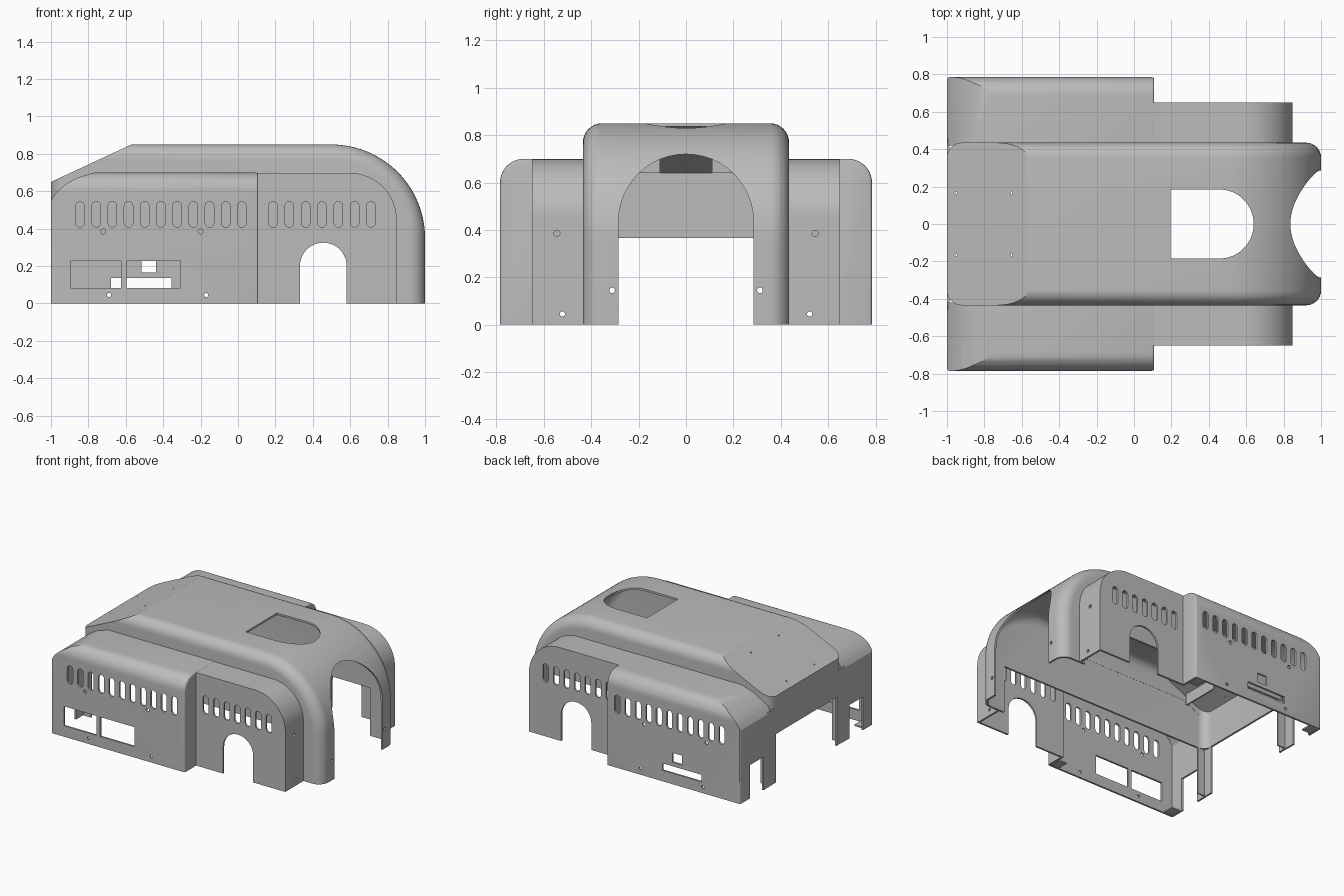
import bpy, bmesh, math
from mathutils import Vector

cube = bpy.data.objects.get("Cube")
if cube:
    bpy.data.objects.remove(cube, do_unlink=True)

grey = bpy.data.materials.new("body grey")
grey.use_nodes = True
grey.diffuse_color = (0.5, 0.5, 0.5, 1)
grey.node_tree.nodes["Principled BSDF"].inputs["Base Color"].default_value = (0.5, 0.5, 0.5, 1)

T = 0.014                       # sheet thickness
HW, HTOP = 0.435, 0.85          # hood half width and height
FTOP, REAR_Y, NOSE_Y = 0.7, 0.785, 0.65
FLOOR = -0.1                    # cutters reach below the ground


def arc(cx, cy, r, a0, a1, n=16):
    angles = [math.radians(a0 + (a1 - a0) * i / n) for i in range(n + 1)]
    return [(cx + r * math.cos(a), cy + r * math.sin(a)) for a in angles]


def rect(x0, x1, y0, y1):
    return [(x0, y0), (x1, y0), (x1, y1), (x0, y1)]


def stadium(x, z0, z1, r):
    return arc(x, z1 - r, r, 0, 180, 8) + arc(x, z0 + r, r, 180, 360, 8)


def archway(x, r, spring):
    return [(x - r, FLOOR), (x + r, FLOOR)] + arc(x, spring, r, 0, 180, 24)


def disc(x, z, r):
    return arc(x, z, r, 0, 337.5, 15)


def prism(bm, pts, axis, lo, hi):
    """Extrude a closed outline along an axis and return its two end caps."""
    def place(p, d):
        q = list(p)
        q.insert("xyz".index(axis), d)
        return q
    a = [bm.verts.new(place(p, lo)) for p in pts]
    b = [bm.verts.new(place(p, hi)) for p in pts]
    faces = [bm.faces.new(a), bm.faces.new(b)]
    for i in range(len(pts)):
        j = (i + 1) % len(pts)
        faces.append(bm.faces.new((a[i], a[j], b[j], b[i])))
    bmesh.ops.recalc_face_normals(bm, faces=faces)
    return faces[:2]


def round_caps(bm, caps, low, radius, segments):
    """Round the rims of the end caps, leaving the bottom edges sharp."""
    rim = [e for f in caps for e in f.edges if max(v.co.z for v in e.verts) > low + 0.01]
    bmesh.ops.bevel(bm, geom=rim, offset=radius, segments=segments, profile=0.5,
                    affect="EDGES", clamp_overlap=False)


def slice_off(bm, x, z, dx, dz, inset):
    """Cut away all above the sloping line through (x, z)."""
    no = Vector((-dz, 0, dx)).normalized()
    bmesh.ops.bisect_plane(bm, geom=bm.verts[:] + bm.edges[:] + bm.faces[:],
                           plane_co=Vector((x, 0, z)) - no * inset,
                           plane_no=no, clear_outer=True)
    bmesh.ops.holes_fill(bm, edges=[e for e in bm.edges if e.is_boundary], sides=0)
    bmesh.ops.recalc_face_normals(bm, faces=bm.faces[:])


def make(name, bm):
    me = bpy.data.meshes.new(name)
    bm.to_mesh(me)
    bm.free()
    me.materials.append(grey)
    ob = bpy.data.objects.new(name, me)
    bpy.context.collection.objects.link(ob)
    return ob


def finish(name, bm, steps=()):
    """Apply boolean steps, then shade smooth with sharp edges kept."""
    ob = make(name, bm)
    helpers = []
    for op, cut in steps:
        h = make("cutter", cut)
        h.hide_render = True
        helpers.append(h)
        m = ob.modifiers.new("cut", "BOOLEAN")
        m.operation, m.solver, m.object = op, "EXACT", h
    if steps:
        dg = bpy.context.evaluated_depsgraph_get()
        me = bpy.data.meshes.new_from_object(ob.evaluated_get(dg))
        ob.modifiers.clear()
        ob.data = me
        me.name = name
        for h in helpers:
            bpy.data.objects.remove(h, do_unlink=True)
    bpy.ops.object.select_all(action="DESELECT")
    ob.select_set(True)
    bpy.context.view_layer.objects.active = ob
    bpy.ops.object.shade_smooth_by_angle(angle=math.radians(25))


# Central hood: rounded block with a curved nose and a sloping rear deck
def hood_solid(t):
    bm = bmesh.new()
    low = FLOOR if t else 0
    pts = [(-1 + t, low), (1 - t, low)] + arc(0.5, 0.35, 0.5 - t, 0, 90, 24) + [(-1 + t, HTOP - t)]
    caps = prism(bm, pts, "y", -HW + t, HW - t)
    round_caps(bm, caps, low, 0.08 - t, 8)
    slice_off(bm, -1, 0.65, 0.43, 0.2, t)
    return bm


openings = bmesh.new()
prism(openings, archway(0, 0.285, 0.435), "x", 0.7, 1.1)               # nose arch
prism(openings, [(0.195, -0.185), (0.455, -0.185)] + arc(0.455, 0, 0.185, -80, 80, 24)
      + [(0.455, 0.185), (0.195, 0.185)], "z", 0.7, 1)                 # roof hatch
prism(openings, rect(-0.36, 0.36, FLOOR, 0.365), "x", -1.1, -0.9)      # rear opening
for s in (-1, 1):
    # Side walls stop above the ground inside the fenders
    prism(openings, rect(-0.985, 0.8, FLOOR, 0.36), "y", s * 0.37, s * 0.5)
    prism(openings, disc(s * 0.312, 0.145, 0.012), "x", 0.9, 1.1)
    for x in (-0.95, -0.655):
        prism(openings, disc(x, s * 0.165, 0.006), "z", 0.6, 0.9)
finish("hood", hood_solid(0), [("DIFFERENCE", hood_solid(T)), ("DIFFERENCE", openings)])


# Side fenders: wide rear box and narrower curved front box
def rear_box(s, t):
    bm = bmesh.new()
    low, inner = (FLOOR, 0.38) if t else (0, 0.42)
    pts = [(inner, low), (REAR_Y - t, low)]
    pts += arc(REAR_Y - 0.1, FTOP - 0.1, 0.1 - t, 0, 90, 10) + [(inner, FTOP - t)]
    caps = prism(bm, [(s * y, z) for y, z in pts], "x", -1 + t, 0.108 - t)
    if not t:
        round_caps(bm, caps, low, 0.012, 3)
    # Rounded fall of the roof towards the rear
    fall = [(-0.77, FTOP), (-0.86, 0.672), (-0.925, 0.635), (-0.972, 0.595), (-1, 0.55)]
    for (x1, z1), (x0, z0) in zip(fall, fall[1:]):
        slice_off(bm, x0, z0, x1 - x0, z1 - z0, t)
    return bm


def front_box(s, t):
    bm = bmesh.new()
    low, inner, back = (FLOOR, 0.375, -0.1) if t else (0, 0.422, -0.05)
    top = FTOP - 0.002 - t
    pts = [(back, low), (0.848 - t, low)] + arc(0.598, top + t - 0.25, 0.25 - t, 0, 90, 20)
    prism(bm, pts + [(back, top)], "y", s * inner, s * (NOSE_Y - t))
    return bm


for s, side in ((-1, "front"), (1, "back")):
    cuts = bmesh.new()

    def through(pts, y=REAR_Y):
        prism(cuts, pts, "y", s * (y - 0.06), s * (y + 0.05))

    # Vent slots
    for i in range(11):
        through(stadium(-0.845 + 0.0866 * i, 0.408, 0.545, 0.023))
    for i in range(7):
        through(stadium(0.187 + 0.0873 * i, 0.408, 0.545, 0.023), NOSE_Y)
    # Archway and screw holes
    through(archway(0.456, 0.125, 0.2), NOSE_Y)
    for x in (-0.69, -0.17):
        through(disc(x, 0.045, 0.011))
    for x in (-0.72, -0.2):
        through(disc(x, 0.385, 0.013))
    prism(cuts, disc(s * 0.545, 0.385, 0.013), "x", 0.8, 0.9)
    prism(cuts, disc(s * 0.522, 0.045, 0.011), "x", 0.8, 0.9)
    # Notch in the rear end wall beside the post
    prism(cuts, rect(min(s * 0.51, s * 0.67), max(s * 0.51, s * 0.67), FLOOR, 0.25), "x", -1.1, -0.95)
    # Panel openings differ on the two sides
    if s < 0:
        through(rect(-0.895, -0.625, 0.082, 0.228))
        through(rect(-0.595, -0.308, 0.082, 0.228))
    else:
        through(rect(-0.68, -0.355, 0.082, 0.135))
        through(rect(-0.517, -0.438, 0.165, 0.235))
    finish(side + "_fender", rear_box(s, 0),
           [("UNION", front_box(s, 0)), ("DIFFERENCE", rear_box(s, T)),
            ("DIFFERENCE", front_box(s, T)), ("DIFFERENCE", cuts)])

    # Inner brackets: foot tabs, rear post and its flange, deck support plate
    bm = bmesh.new()
    for x in (-0.985, 0.02):
        prism(bm, rect(x, x + 0.07, 0.001, 0.012), "y", s * 0.69, s * 0.77)
    prism(bm, rect(-0.999, -0.987, 0.001, 0.56), "y", s * 0.36, s * 0.46)
    prism(bm, rect(-0.98, -0.92, 0.001, 0.36), "y", s * 0.42, s * 0.43)
    prism(bm, rect(-0.81, -0.8, 0.64, 0.725), "y", s * 0.11, s * 0.4)
    finish(side + "_brackets", bm)
